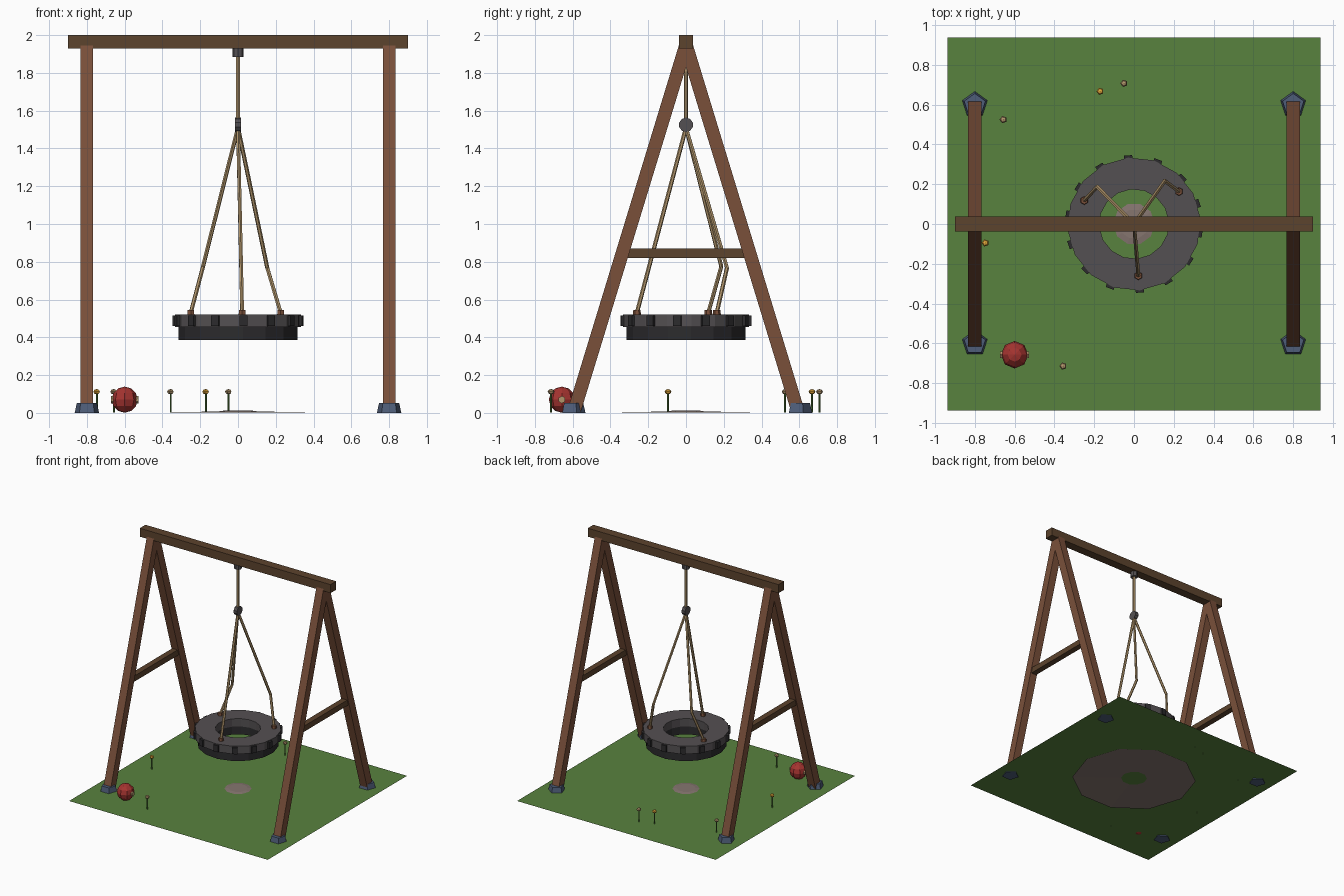
import bpy, bmesh, math
from mathutils import Vector, Matrix

if "Cube" in bpy.data.objects:
    bpy.data.objects.remove(bpy.data.objects["Cube"])


def srgb(r, g, b):
    return [((c / 255 + 0.055) / 1.055) ** 2.4 if c > 10 else c / 3294 for c in (r, g, b)] + [1]


def material(name, *rgb):
    m = bpy.data.materials.new(name)
    m.diffuse_color = srgb(*rgb)
    m.use_nodes = True
    m.node_tree.nodes["Principled BSDF"].inputs["Base Color"].default_value = m.diffuse_color
    return m


LEG = material("reddish wood", 122, 80, 58)
BEAM = material("dark wood", 92, 67, 45)
GRASS = material("grass green", 88, 130, 62)
DIRT = material("dirt", 134, 118, 112)
TIRE = material("tire grey", 84, 80, 82)
RUBBER = material("dark rubber", 44, 43, 45)
SLATE = material("slate blue", 78, 93, 120)
ROPE = material("rope tan", 178, 150, 108)
RED = material("ball red", 165, 52, 48)
YELLOW = material("flower yellow", 228, 168, 58)


def finish(bm, name, mat):
    bmesh.ops.recalc_face_normals(bm, faces=bm.faces)
    me = bpy.data.meshes.new(name)
    bm.to_mesh(me)
    bm.free()
    me.materials.append(mat)
    ob = bpy.data.objects.new(name, me)
    bpy.context.collection.objects.link(ob)
    return ob


def box(name, mat, size, loc, rot=None):
    bm = bmesh.new()
    m = Matrix.Translation(loc) @ (rot or Matrix()) @ Matrix.Diagonal((*size, 1))
    bmesh.ops.create_cube(bm, size=1, matrix=m)
    return finish(bm, name, mat)


def rod(name, mat, a, b, r1, r2=None, sides=6, spin=0.0):
    """Tapered prism between two points."""
    a, b = Vector(a), Vector(b)
    d = b - a
    m = (Matrix.Translation((a + b) / 2) @ d.to_track_quat('Z', 'Y').to_matrix().to_4x4()
         @ Matrix.Rotation(spin, 4, 'Z'))
    bm = bmesh.new()
    bmesh.ops.create_cone(bm, cap_ends=True, segments=sides, radius1=r1,
                          radius2=r1 if r2 is None else r2, depth=d.length, matrix=m)
    return finish(bm, name, mat)


def lathe(name, mat, profile, sides, spin=0.0, closed=True):
    """Rings of (radius, z) bridged into a turned shape."""
    bm = bmesh.new()
    rings = [[bm.verts.new((r * math.cos(spin + i * math.tau / sides),
                            r * math.sin(spin + i * math.tau / sides), z))
              for i in range(sides)] for r, z in profile]
    n = len(rings)
    for k in range(n if closed else n - 1):
        p, q = rings[k], rings[(k + 1) % n]
        for i in range(sides):
            j = (i + 1) % sides
            bm.faces.new((p[i], p[j], q[j], q[i]))
    if not closed:
        bm.faces.new(rings[-1])
    return finish(bm, name, mat)


def ball(name, mat, loc, radius, segs, rings, squash=1.0, spin=0.0):
    bm = bmesh.new()
    m = (Matrix.Translation(loc) @ Matrix.Rotation(spin, 4, 'Z')
         @ Matrix.Diagonal((1, 1, squash, 1)))
    bmesh.ops.create_uvsphere(bm, u_segments=segs, v_segments=rings, radius=radius, matrix=m)
    return finish(bm, name, mat)


# Lawn sheet and low dirt mound poking through it
bm = bmesh.new()
bmesh.ops.create_grid(bm, x_segments=1, y_segments=1, size=0.9375,
                      matrix=Matrix.Translation((0, 0, 0.0075)))
finish(bm, "lawn", GRASS)
lathe("dirt_patch", DIRT, [(0.5, 0.001), (0.105, 0.0075), (0.075, 0.012)], 10, closed=False)

# Frame: top beam, splayed legs, crossbars and footings
box("top_beam", BEAM, (1.8, 0.076, 0.072), (0, 0, 1.964))
for sx, side in ((-1, "left"), (1, "right")):
    x = 0.8 * sx
    box(side + "_crossbar", BEAM, (0.05, 0.63, 0.048), (x, 0, 0.845))
    for sy, end in ((-1, "front"), (1, "back")):
        top, foot = Vector((x, 0, 1.95)), Vector((x, 0.59 * sy, 0.018))
        d = top - foot
        tilt = Matrix.Rotation(math.atan2(-d.y, d.z), 4, 'X')
        box(f"{side}_{end}_leg", LEG, (0.067, 0.07, d.length), (top + foot) / 2, tilt)
        rod(f"{side}_{end}_footing", SLATE, (x, 0.6 * sy, 0), (x, 0.6 * sy, 0.052),
            0.068, 0.056, 5, math.pi / 2)
# Orient footings with a corner to the back
for ob in bpy.data.objects:
    if ob.name.endswith("footing"):
        c = sum((v.co for v in ob.data.vertices), Vector()) / len(ob.data.vertices)
        far = max((v.co for v in ob.data.vertices), key=lambda p: (p - c).xy.length)
        turn = math.pi / 2 - math.atan2(far.y - c.y, far.x - c.x)
        ob.data.transform(Matrix.Translation(c) @ Matrix.Rotation(turn, 4, 'Z')
                          @ Matrix.Translation(-c))

# Hanger, main rope and swivel disc
rod("hanger", TIRE, (0, 0, 1.885), (0, 0, 1.935), 0.03, sides=8)
rod("main_rope", ROPE, (0, 0, 1.53), (0, 0, 1.89), 0.011)
rod("swivel", TIRE, (-0.016, 0, 1.525), (0.016, 0, 1.525), 0.038, sides=10)

# Tire: wide upper band, narrower dark lower band, tread lugs
spin = math.radians(5)
lathe("tire_upper", TIRE, [(0.335, 0.455), (0.335, 0.522), (0.175, 0.522), (0.175, 0.455)], 16, spin)
lathe("tire_lower", RUBBER, [(0.315, 0.386), (0.315, 0.46), (0.18, 0.46), (0.18, 0.386)], 16, spin)
for i in range(14):
    rot = Matrix.Rotation(spin + math.pi / 2 + i * math.tau / 14, 4, 'Z')
    box(f"tread_lug_{i + 1}", RUBBER, (0.022, 0.042, 0.055),
        rot @ Vector((0.335, 0, 0.487)), rot)

# Three hanging ropes with knots; the two back ones bend
paths = {
    "front": [(0, 0, 1.51), (0.022, -0.26, 0.53)],
    "left": [(0, 0, 1.51), (-0.185, 0.187, 0.775), (-0.25, 0.118, 0.53)],
    "right": [(0, 0, 1.51), (0.155, 0.217, 0.768), (0.226, 0.163, 0.53)],
}
for name, pts in paths.items():
    for k in range(len(pts) - 1):
        rod(f"{name}_rope_{k + 1}", ROPE, pts[k], pts[k + 1], 0.011)
    x, y, _ = pts[-1]
    rod(name + "_knot", LEG, (x, y, 0.515), (x, y, 0.545), 0.022, 0.019)

# Ball with tan side plugs
ball("ball", RED, (-0.6, -0.657, 0.07), 0.069, 8, 6)
rod("ball_plugs", ROPE, (-0.673, -0.657, 0.07), (-0.527, -0.657, 0.07), 0.02)

# Flowers
for i, (x, y, mat) in enumerate([(-0.17, 0.667, YELLOW), (-0.05, 0.707, ROPE),
                                 (-0.657, 0.525, ROPE), (-0.747, -0.095, YELLOW),
                                 (-0.356, -0.714, ROPE)]):
    rod(f"flower_stem_{i + 1}", GRASS, (x, y, 0.002), (x, y, 0.105), 0.005, sides=4)
    ball(f"flower_head_{i + 1}", mat, (x, y, 0.112), 0.019, 5, 4, 0.75, math.pi / 2)
